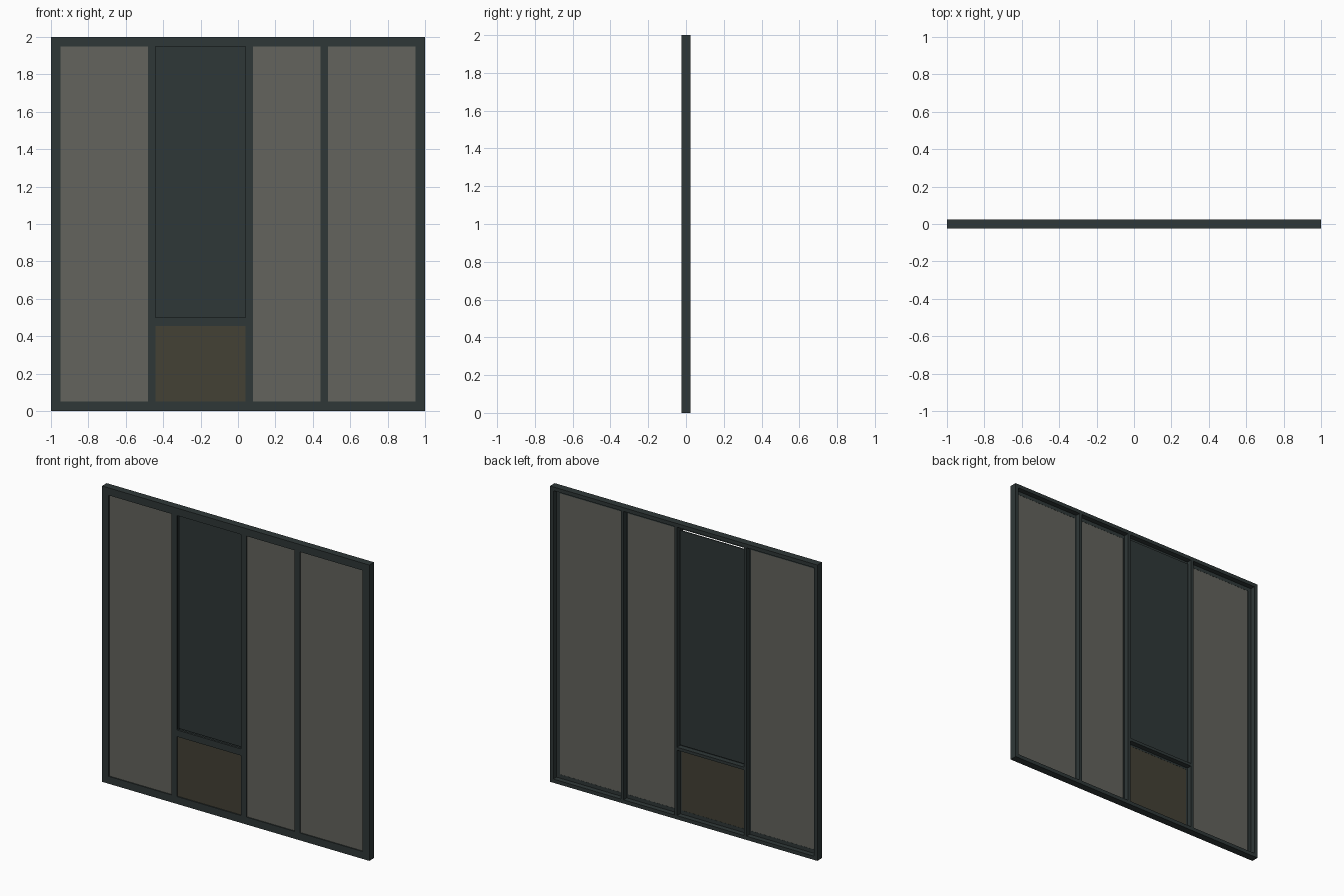
import bpy, bmesh

if "Cube" in bpy.data.objects:
    bpy.data.objects.remove(bpy.data.objects["Cube"])


def material(name, rgb):
    m = bpy.data.materials.new(name)
    m.diffuse_color = (*rgb, 1)
    m.use_nodes = True
    m.node_tree.nodes["Principled BSDF"].inputs["Base Color"].default_value = m.diffuse_color
    return m


FRAME = material("dark green grey", (0.028, 0.039, 0.039))
GLASS = material("warm grey glass", (0.125, 0.125, 0.109))
BROWN = material("brown panel", (0.056, 0.052, 0.035))


def boxes(name, mat, spans):
    """One object made of boxes given as (x0, x1, y0, y1, z0, z1)."""
    bm = bmesh.new()
    for x0, x1, y0, y1, z0, z1 in spans:
        for v in bmesh.ops.create_cube(bm, size=1)["verts"]:
            v.co = ((x0 + x1) / 2 + v.co.x * (x1 - x0),
                    (y0 + y1) / 2 + v.co.y * (y1 - y0),
                    (z0 + z1) / 2 + v.co.z * (z1 - z0))
    me = bpy.data.meshes.new(name)
    bm.to_mesh(me)
    bm.free()
    me.materials.append(mat)
    ob = bpy.data.objects.new(name, me)
    bpy.context.collection.objects.link(ob)
    return ob


F, L, B = -0.025, -0.01, 0.025   # front face, back of the lip, back face
W, S = 0.05, 0.025               # lip width, rebated outer wall width


def ring(w, y0, y1):
    return [(-1, -1 + w, y0, y1, 0, 2), (1 - w, 1, y0, y1, 0, 2),
            (-1 + w, 1 - w, y0, y1, 0, w), (-1 + w, 1 - w, y0, y1, 2 - w, 2)]


# Outer frame: wide front lip, narrower wall behind it
boxes("outer_frame", FRAME, ring(W, F, L) + ring(S, L, B))

# T-section mullions and transom
for i, x in enumerate((-0.46, 0.06, 0.46)):
    boxes(f"mullion_{i + 1}", FRAME,
          [(x - 0.02, x + 0.02, F, L, W, 2 - W),
           (x - 0.01, x + 0.01, L, B, S, 2 - S)])
boxes("transom", FRAME, [(-0.44, 0.04, F, L, 0.455, 0.5),
                         (-0.45, 0.05, L, B, 0.4675, 0.4875)])

# Fixed glass panes just behind the front face
for i, (x0, x1) in enumerate(((-0.95, -0.48), (0.08, 0.44), (0.48, 0.95))):
    boxes(f"glass_pane_{i + 1}", GLASS, [(x0, x1, -0.018, -0.011, W, 2 - W)])

# Low brown panel and the deeper-set dark panel above it
boxes("lower_panel", BROWN, [(-0.44, 0.04, -0.018, -0.011, W, 0.455)])
boxes("tall_dark_panel", FRAME, [(-0.44, 0.04, 0.0, 0.008, 0.5, 2 - W)])
